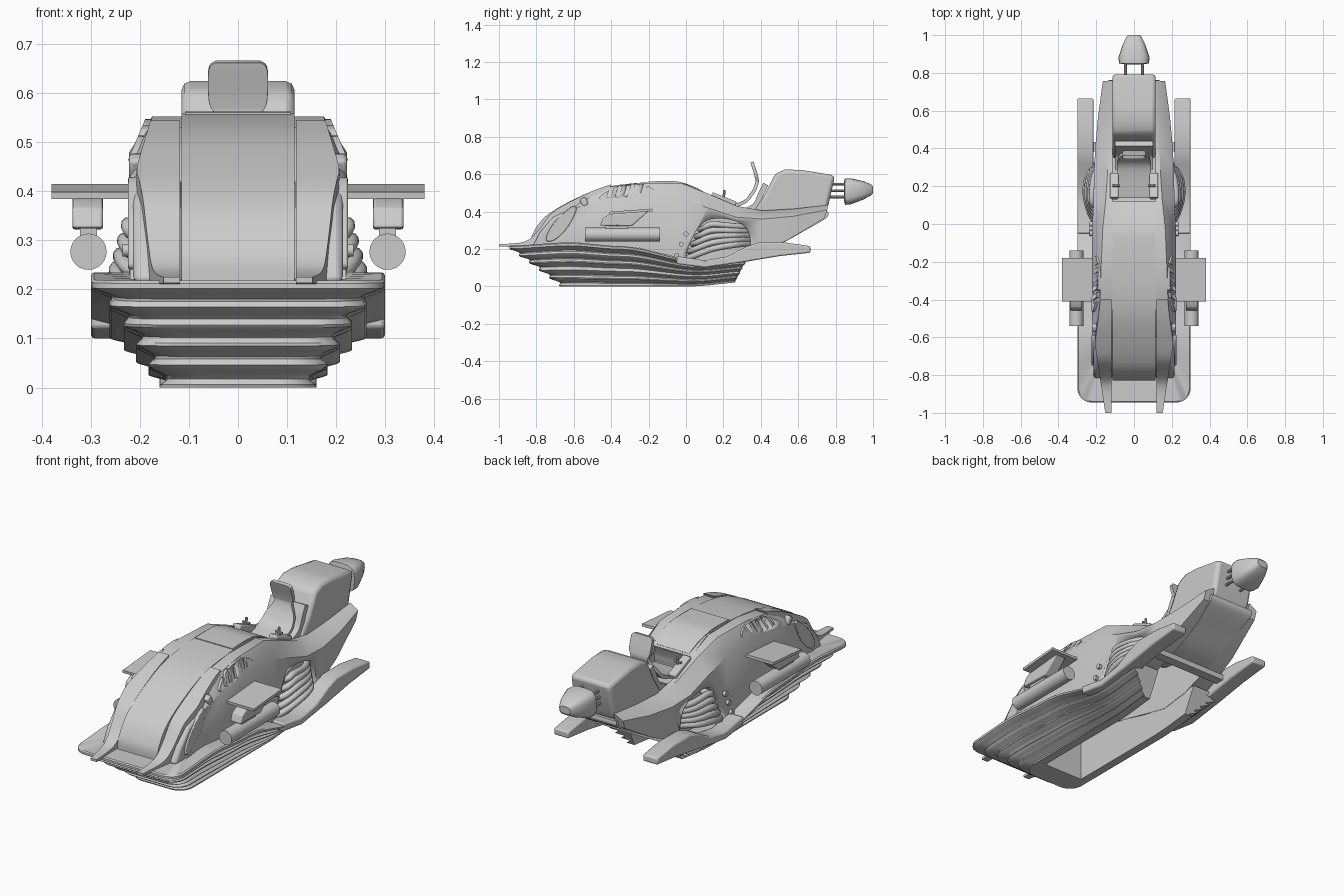
import bpy, bmesh, math
from mathutils import Vector

if "Cube" in bpy.data.objects:
    bpy.data.objects.remove(bpy.data.objects["Cube"])


def finish(ob, mirror=False, bevel=0, cutters=()):
    bpy.ops.object.select_all(action='DESELECT')
    ob.select_set(True)
    bpy.context.view_layer.objects.active = ob
    if ob.type == 'MESH':
        bpy.ops.object.shade_smooth_by_angle(angle=math.radians(35))
    if bevel:
        m = ob.modifiers.new("bevel", 'BEVEL')
        m.width, m.segments, m.limit_method = bevel, 2, 'ANGLE'
        m.angle_limit = math.radians(35)
    for c in cutters:
        m = ob.modifiers.new("cut", 'BOOLEAN')
        m.operation, m.object, m.solver = 'DIFFERENCE', c, 'EXACT'
        c.hide_render = True
        c.hide_set(True)
    if mirror:
        m = ob.modifiers.new("mirror", 'MIRROR')
        m.merge_threshold = 0.0005
    return ob


def loft(name, secs, caps=(True, True), **kw):
    """Skin closed cross-sections with equal point counts."""
    bm = bmesh.new()
    rows = [[bm.verts.new(p) for p in s] for s in secs]
    n = len(rows[0])
    for a, b in zip(rows, rows[1:]):
        for i in range(n):
            j = (i + 1) % n
            bm.faces.new((a[i], a[j], b[j], b[i]))
    if caps[0]:
        bm.faces.new(rows[0])
    if caps[1]:
        bm.faces.new(rows[-1])
    bmesh.ops.remove_doubles(bm, verts=bm.verts, dist=1e-5)
    bmesh.ops.recalc_face_normals(bm, faces=bm.faces)
    me = bpy.data.meshes.new(name)
    bm.to_mesh(me)
    bm.free()
    ob = bpy.data.objects.new(name, me)
    bpy.context.collection.objects.link(ob)
    return finish(ob, **kw)


def prism(name, pts, x0, x1, **kw):
    """Side profile (y, z) extruded across x; x1 may be a function of y, z."""
    f = x1 if callable(x1) else lambda y, z: x1
    return loft(name, [[(x0, y, z) for y, z in pts], [(f(y, z), y, z) for y, z in pts]], **kw)


def smooth(pts, n=6, closed=False):
    """Catmull-Rom curve through points."""
    P = [Vector(p) for p in pts]
    k, out = len(P), []
    for i in range(k if closed else k - 1):
        get = (lambda j: P[j % k]) if closed else (lambda j: P[max(0, min(k - 1, j))])
        a, b, c, d = (get(i + o) for o in (-1, 0, 1, 2))
        for s in range(n):
            t = s / n
            out.append(0.5 * (2 * b + (c - a) * t + (2 * a - 5 * b + 4 * c - d) * t * t
                              + (3 * b - a - 3 * c + d) * t ** 3))
    return out if closed else out + [P[-1]]


def band(name, pts, thick, **kw):
    """Curved sheet along (y, z, half_width), thickened to the inside."""
    P, secs = smooth(pts), []
    for i, p in enumerate(P):
        d = P[min(i + 1, len(P) - 1)] - P[max(i - 1, 0)]
        d = Vector((d.x, d.y)).normalized() * thick
        y, z, w = p
        secs.append([(-w, y, z), (w, y, z), (w, y + d.y, z - d.x), (-w, y + d.y, z - d.x)])
    return loft(name, secs, **kw)


def box(name, c, s, tilt=0, **kw):
    ca, sa = math.cos(tilt), math.sin(tilt)
    pts = [(c[1] + (a * ca - b * sa) / 2, c[2] + (a * sa + b * ca) / 2)
           for a, b in ((-s[1], -s[2]), (s[1], -s[2]), (s[1], s[2]), (-s[1], s[2]))]
    return prism(name, pts, c[0] - s[0] / 2, c[0] + s[0] / 2, **kw)


def rod(name, a, b, r, n=20, **kw):
    a, b = Vector(a), Vector(b)
    d = (b - a).normalized()
    u = d.orthogonal().normalized() * r
    v = d.cross(u)
    ring = lambda c: [c + u * math.cos(6.28319 * i / n) + v * math.sin(6.28319 * i / n) for i in range(n)]
    return loft(name, [ring(a), ring(b)], **kw)


def interp(tab, y):
    for (a, za), (b, zb) in zip(tab, tab[1:]):
        if y <= b:
            t = max(0, (y - a) / (b - a))
            return za + (zb - za) * t * t * (3 - 2 * t)
    return tab[-1][1]


# Ribbed hover skirt: half of a U-shaped sweep, mirrored
TOP = [(-.95, .218), (-.62, .235), (-.35, .215), (.08, .135), (.35, .155)]
LOW = [(-.95, 0), (.02, 0), (.35, .025)]
LEVELS = 40


def rib_outline(t):
    u = max(0, (t - .08) / .92)
    inset = .026 * math.sin(5 * math.pi * u) ** 2 + (.006 if t == 0 else 0)
    w, yf, yr, r = .30 - .14 * u ** .8 - inset, -.945 + .27 * u + inset, .33 - .07 * u - inset / 2, .075
    pts = [(w, yr + (yf + r - yr) * i / 20) for i in range(21)]
    pts += [(w - r + r * math.cos(a * math.pi / 12), yf + r - r * math.sin(a * math.pi / 12)) for a in range(1, 7)]
    return pts + [(0, yf)]


outlines = [rib_outline(j / LEVELS) for j in range(LEVELS + 1)]
secs = []
for i in range(len(outlines[0])):
    sec = []
    for j, o in enumerate(outlines):
        (x, y), t = o[i], j / LEVELS
        sec.append((x, y, interp(TOP, y) * (1 - t) + interp(LOW, y) * t))
    for x, y, z in (sec[-1], sec[0]):
        sec.append((min(x, .115), max(y, -.55), z))
    secs.append(sec)
loft("ribbed_skirt", secs, caps=(True, False), mirror=True)

# Rear runner arms and cross brace
arm = [(-.05, .162), (.1, .138), (.22, .16), (.32, .212), (.39, .235), (.53, .235), (.665, .215),
       (.665, .18), (.5, .162), (.31, .13), (.1, .1), (-.05, .12)]
prism("runner_arm", arm, .215, .30, mirror=True, bevel=.008)
box("cross_brace", (0, .41, .19), (.44, .05, .03))

# Central hood, cockpit and tail underside
W = .115
band("hood", [(-.83, .215, W), (-.82, .28, W), (-.75, .375, W), (-.6, .465, W), (-.43, .53, W),
              (-.2, .557, W), (-.03, .553, W), (.05, .525, W), (.12, .49, W)], .03)
band("hood_cover", [(-.2, .561, .108), (-.1, .563, .108), (-.03, .558, .108), (.05, .53, .1), (.11, .497, .095)], .02)
band("dash", [(.12, .485, W), (.10, .42, W), (.12, .37, W), (.36, .36, W)], .02)
band("tail_belly", [(.76, .40, .13), (.75, .365, .13), (.63, .295, W), (.5, .225, W), (.38, .19, W)], .02)

# Side fuselage panels with an engine bay opening
bay = smooth([(.01, .14), (.03, .25), (.1, .345), (.2, .362), (.31, .325), (.345, .24), (.32, .17), (.16, .13)], 5, True)
bay_cut = prism("bay_cutter", bay, .15, .4)
flank = [(-.74, -.56, .22, .42, .47, .22, .17), (-.50, -.42, .225, .46, .53, .222, .18),
         (-.25, -.25, .205, .48, .553, .222, .175), (-.03, -.02, .15, .47, .55, .222, .165),
         (.1, .12, .12, .42, .495, .214, .15), (.26, .27, .14, .37, .43, .212, .14),
         (.40, .41, .19, .36, .405, .205, .135), (.54, .58, .245, .375, .415, .19, .13),
         (.74, .76, .365, .41, .435, .165, .12)]
loft("flank_panel", [[(.113, yb, zb), (xo, yb, zb), (xo, yb + (yt - yb) * .8, zm), (xt, yt, zt), (.113, yt, zt)]
                     for yb, yt, zb, zm, zt, xo, xt in flank], cutters=[bay_cut], mirror=True)

# Exhaust pipes in the bay
for k in range(5):
    cu = bpy.data.curves.new("exhaust_pipe", 'CURVE')
    cu.dimensions, cu.bevel_depth, cu.bevel_resolution = '3D', .016, 3
    path = smooth([(.14, -.005 + .02 * k, .15 + .038 * k), (.21, .02 + .02 * k, .155 + .04 * k),
                   (.255 - .008 * k, .14, .20 + .033 * k), (.24 - .008 * k, .26, .222 + .025 * k),
                   (.15, .345, .228 + .022 * k)], 5)
    sp = cu.splines.new('POLY')
    sp.points.add(len(path) - 1)
    for q, p in zip(sp.points, path):
        q.co = (*p, 1)
    sp.use_smooth = True
    ob = bpy.data.objects.new("exhaust_pipe", cu)
    bpy.context.collection.objects.link(ob)
    finish(ob, mirror=True)
for y, z in ((0, .28), (-.025, .225), (-.05, .165)):
    rod("bolt", (.21, y, z), (.236, y, z), .013, 16, mirror=True)

# Nose cheeks, lens-shaped intakes and pointed front fins
cheek = [(-.82, .215), (-.78, .29), (-.71, .37), (-.56, .44), (-.5, .3), (-.5, .215)]
prism("nose_cheek", cheek, .113, .214, mirror=True, bevel=.012)
lens = smooth([(-.75, .25), (-.71, .335), (-.62, .42), (-.585, .415), (-.63, .32), (-.70, .25)], 5, True)
prism("intake_lens", lens, .17, .224, mirror=True, bevel=.01)
fin_top = smooth([(-1, .225), (-.86, .24), (-.79, .3), (-.72, .39), (-.62, .452), (-.5, .51), (-.4, .545)], 4)
fin_low = smooth([(-.42, .5), (-.53, .45), (-.63, .41), (-.69, .35), (-.74, .27), (-.82, .215), (-1, .213)], 4)
prism("front_fin", [tuple(p) for p in fin_top + fin_low], .118,
      lambda y, z: min(.152 + .055 * max(0, min(1, (y + 1) / .36)), .207 - .3 * (z - .45)), mirror=True)
box("intake_brow", (.17, -.545, .452), (.105, .035, .045), .5, mirror=True, bevel=.008)

# Louvred vents on the shoulders
slots = [box("slot_cutter", (.215, -.405 + .045 * i, .503 + .004 * i), (.07, .02, .06), -.3) for i in range(5)]
prism("shoulder_vent", smooth([(-.46, .465), (-.42, .51), (-.34, .54), (-.23, .545), (-.17, .505), (-.3, .475)], 4, True),
      .14, lambda y, z: .226 - .42 * (z - .46), cutters=slots, mirror=True)

# Winglets with side launch tubes
box("winglet", (.29, -.295, .40), (.18, .23, .014), .075, mirror=True)
bracket = [(-.46, .325), (-.445, .365), (-.41, .385), (-.2, .402), (-.29, .322)]
prism("tube_bracket", bracket, .275, .338, mirror=True, bevel=.006)
rod("launch_tube", (.305, -.54, .277), (.305, -.14, .277), .037, 24, mirror=True)
box("tube_mount", (.305, -.37, .315), (.035, .12, .03), mirror=True)

# Seat and hand controls
band("seat", [(.362, .667, .045), (.366, .652, .06), (.385, .59, .06), (.388, .55, .05), (.36, .49, .08),
              (.30, .435, .09), (.14, .40, .085)], .018, bevel=.004)
band("seat_shell", [(.44, .54, .1), (.42, .50, .1), (.38, .42, .1), (.30, .38, .1)], .03)
box("control_block", (.105, .2, .462), (.045, .14, .035), -.38, mirror=True, bevel=.006)
rod("control_stick", (.095, .2, .45), (.095, .205, .515), .007, 10, mirror=True)
rod("stick_grip", (.075, .203, .49), (.115, .203, .49), .006, 10, mirror=True)

# Tail housing
tail = [(.34, .37), (.42, .49), (.475, .6), (.53, .625), (.62, .622), (.795, .593), (.79, .56), (.76, .43), (.74, .39), (.5, .37)]
prism("tail_housing", tail, -.115, .115, bevel=.018)

# Rear thruster pod on thin struts
pod = []
for y, w, z0, z1 in ((.845, .05, .46, .56), (.85, .078, .436, .578), (.88, .083, .438, .578),
                     (.95, .06, .465, .562), (.99, .04, .487, .545), (1.0, .03, .497, .535)):
    c, h = (z0 + z1) / 2, (z1 - z0) / 2
    ring = []
    for i in range(24):
        a = 2 * math.pi * i / 24
        ca, sa = math.cos(a), math.sin(a)
        ring.append((w * math.copysign(abs(ca) ** .6, ca), y, c + h * math.copysign(abs(sa) ** .6, sa)))
    pod.append(ring)
loft("thruster_pod", pod)
for z in (.478, .512, .547):
    rod("thruster_strut", (.045, .75, z), (.045, .86, z), .007, 10, mirror=True)
